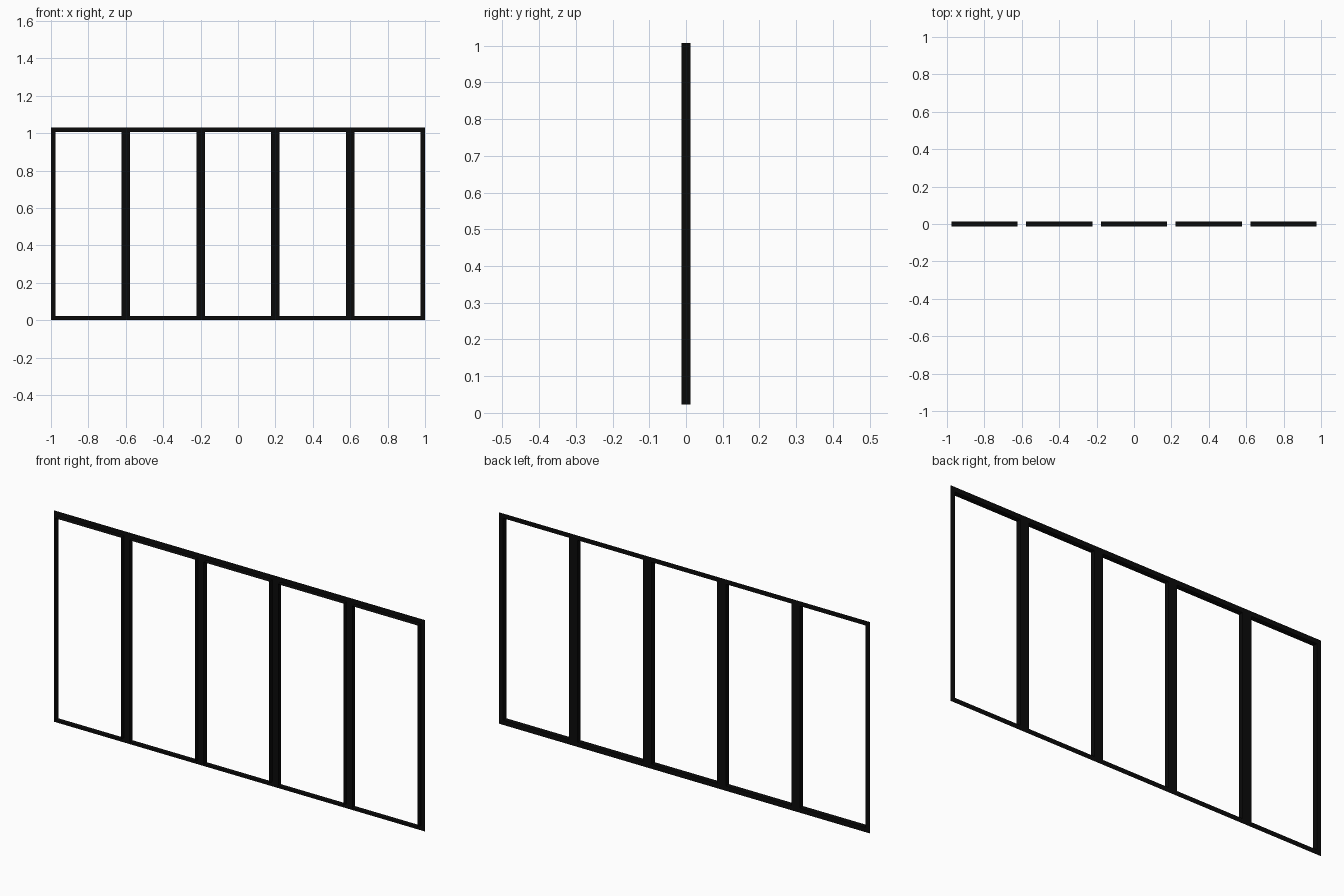
import bpy
import bmesh

cube = bpy.data.objects.get("Cube")
if cube:
    bpy.data.objects.remove(cube)

PANELS = 5
WIDTH = 2.0 / PANELS
HEIGHT = 1.03
BORDER = 0.023
DEPTH = 0.0245

# Black frame paint
black = bpy.data.materials.new("black_frame")
black.use_nodes = True
colour = (0.003, 0.003, 0.003, 1)
black.diffuse_color = colour
black.node_tree.nodes["Principled BSDF"].inputs["Base Color"].default_value = colour


def ring(bm, inset, y):
    """Rectangle of vertices inset from the panel outline."""
    x = WIDTH / 2 - inset
    low, high = inset, HEIGHT - inset
    return [bm.verts.new((px, y, pz))
            for px, pz in ((-x, low), (x, low), (x, high), (-x, high))]


def bridge(bm, a, b):
    for i in range(len(a)):
        j = (i + 1) % len(a)
        bm.faces.new((a[i], b[i], b[j], a[j]))


# One open pane: a flat border at the back with a flange lining the opening
bm = bmesh.new()
outer = ring(bm, 0, DEPTH / 2)
inner = ring(bm, BORDER, DEPTH / 2)
lip = ring(bm, BORDER, -DEPTH / 2)
bridge(bm, outer, inner)
bridge(bm, inner, lip)
mesh = bpy.data.meshes.new("window_frame")
bm.to_mesh(mesh)
bm.free()
mesh.materials.append(black)

frame = bpy.data.objects.new("window_frame", mesh)
frame.location.x = -1 + WIDTH / 2
bpy.context.collection.objects.link(frame)

# Row of panes joined along their shared edges
row = frame.modifiers.new("pane_row", 'ARRAY')
row.count = PANELS
row.use_relative_offset = False
row.use_constant_offset = True
row.constant_offset_displace = (WIDTH, 0, 0)
row.use_merge_vertices = True
